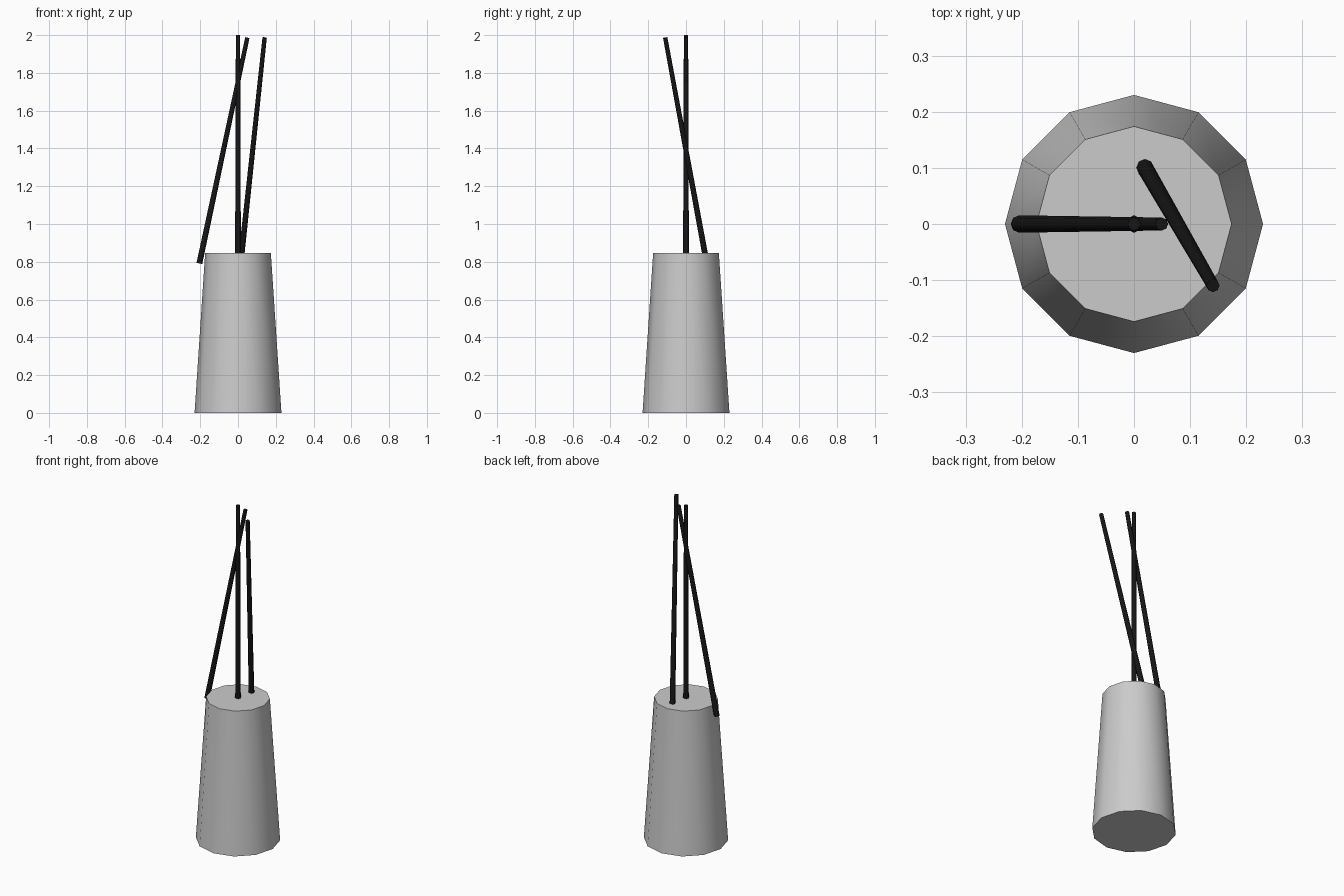
import bpy, math
from mathutils import Vector

if "Cube" in bpy.data.objects:
    bpy.data.objects.remove(bpy.data.objects["Cube"])

def tapered(name, base, tip, r1, r2, sides, spin=0.0):
    """Closed tapered cylinder running from base to tip."""
    base, tip = Vector(base), Vector(tip)
    axis = tip - base
    bpy.ops.mesh.primitive_cone_add(vertices=sides, radius1=r1, radius2=r2, depth=axis.length)
    ob = bpy.context.object
    ob.name = name
    ob.rotation_mode = 'QUATERNION'
    ob.rotation_quaternion = Vector((0, 0, 1)).rotation_difference(axis)
    ob.location = (base + tip) / 2
    bpy.ops.object.shade_smooth_by_angle(angle=math.radians(50))
    return ob

# Twelve-sided vase, wider at the foot
tapered("vase", (0, 0, 0), (0, 0, 0.846), 0.23, 0.174, 12)

# Black sticks: one upright, two leaning 12 degrees about their middles
black = bpy.data.materials.new("black")
black.diffuse_color = (0.008, 0.008, 0.009, 1)
black.use_nodes = True
black.node_tree.nodes["Principled BSDF"].inputs["Base Color"].default_value = black.diffuse_color
length, mid, lean = 1.222, 1.389, math.radians(12)
for name, x, tilt, heading in (
        ("upright_stick", 0.0, 0.0, 0.0),
        ("left_stick", -0.0775, lean, 0.0),
        ("right_stick", 0.0775, lean, math.radians(-60))):
    centre = Vector((x, 0, mid))
    half = Vector((math.sin(tilt) * math.cos(heading),
                   math.sin(tilt) * math.sin(heading),
                   math.cos(tilt))) * length / 2
    stick = tapered(name, centre - half, centre + half, 0.0155, 0.0115, 8)
    stick.data.materials.append(black)
